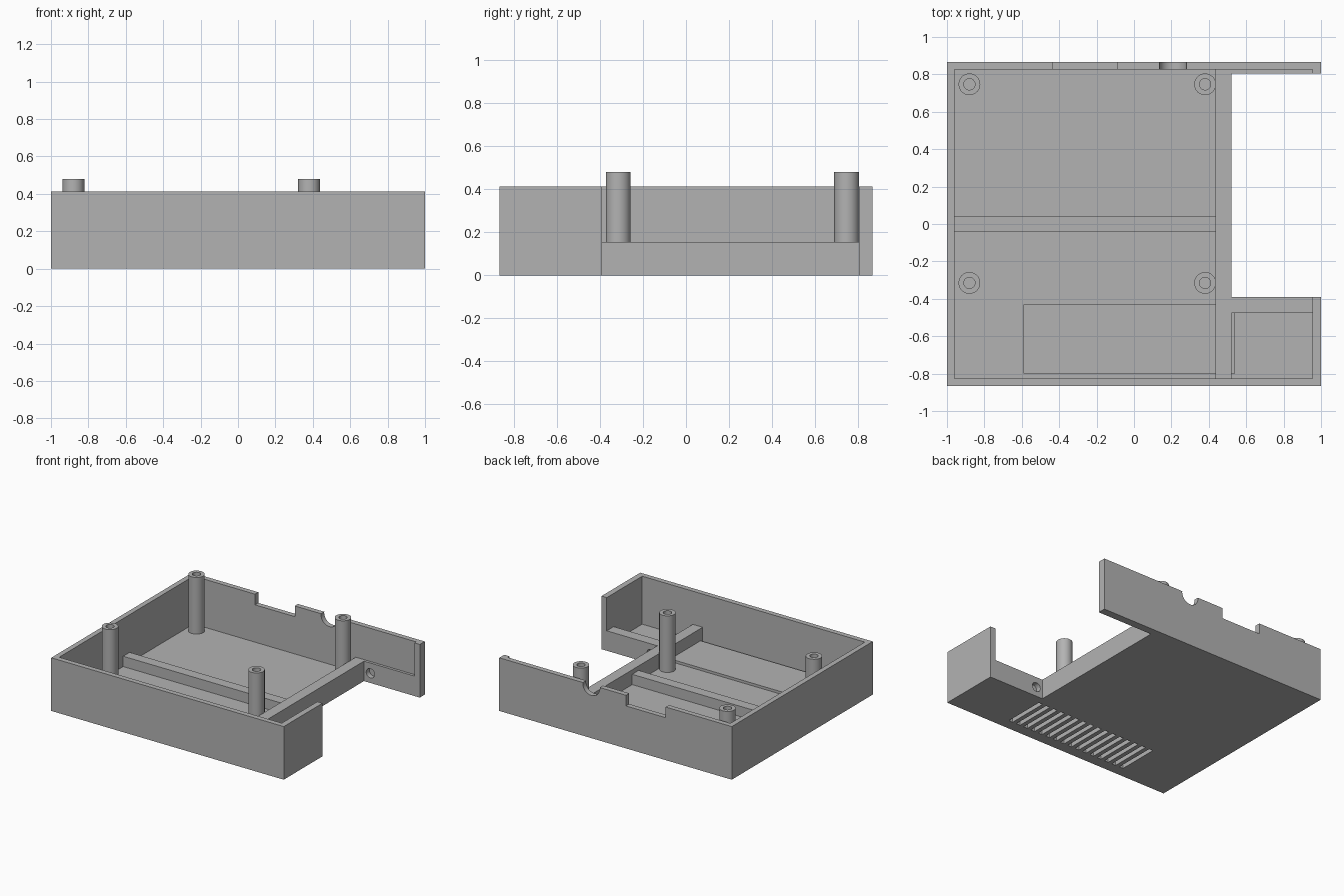
import bpy
import math

if "Cube" in bpy.data.objects:
    bpy.data.objects.remove(bpy.data.objects["Cube"], do_unlink=True)

grey = bpy.data.materials.new("plain_grey")
grey.use_nodes = True
colour = (0.45, 0.45, 0.45, 1)
grey.diffuse_color = colour
grey.node_tree.nodes["Principled BSDF"].inputs["Base Color"].default_value = colour

FLOOR, RIM, LEDGE, TOP = 0.04, 0.413, 0.155, 0.48
WALL_X, WALL_Y = 0.96, 0.826
DEPTH = 0.866


def finish(name):
    ob = bpy.context.object
    ob.name = name
    ob.data.materials.append(grey)
    return ob


def box(name, x, y, z):
    """Box from (low, high) ranges on each axis."""
    mid = [(a + b) / 2 for a, b in (x, y, z)]
    bpy.ops.mesh.primitive_cube_add(size=1, location=mid)
    ob = finish(name)
    ob.scale = [b - a for a, b in (x, y, z)]
    bpy.ops.object.transform_apply(location=False, rotation=False, scale=True)
    return ob


def rod(name, centre, radius, length, along_y=False):
    turn = (math.pi / 2, 0, 0) if along_y else (0, 0, 0)
    bpy.ops.mesh.primitive_cylinder_add(vertices=40, radius=radius, depth=length,
                                        location=centre, rotation=turn)
    return finish(name)


def carve(ob, cutter):
    mod = ob.modifiers.new("cut", "BOOLEAN")
    mod.operation = "DIFFERENCE"
    mod.solver = "EXACT"
    mod.object = cutter
    bpy.context.view_layer.objects.active = ob
    bpy.ops.object.modifier_apply(modifier=mod.name)
    bpy.data.objects.remove(cutter, do_unlink=True)


def smooth(ob):
    bpy.ops.object.select_all(action="DESELECT")
    ob.select_set(True)
    bpy.context.view_layer.objects.active = ob
    bpy.ops.object.shade_smooth_by_angle(angle=math.radians(30))


# Tray: solid block hollowed into rooms, with a low L-shaped ledge left standing
tray = box("tray", (-1, 1), (-DEPTH, DEPTH), (0, RIM))
carve(tray, box("upper_cut", (-WALL_X, 0.955), (-WALL_Y, WALL_Y), (LEDGE, 0.6)))
carve(tray, box("main_room", (-WALL_X, 0.435), (-WALL_Y, WALL_Y), (FLOOR, 0.3)))
carve(tray, box("corner_room", (0.52, 0.955), (-WALL_Y, -0.475), (FLOOR, 0.3)))
carve(tray, box("side_bay", (0.52, 1.2), (-0.39, 0.805), (-0.1, 0.7)))

# Connector openings in the back wall
carve(tray, box("wide_port", (-0.432, -0.09), (0.8, 0.95), (0.33, 0.6)))
carve(tray, rod("round_port", (0.208, 0.87, 0.405), 0.073, 0.15, True))

# Hinge pin holes on both sides of the bay
for y in (-0.39, 0.805):
    carve(tray, rod("pin_hole", (0.575, y, 0.075), 0.036, 0.08, True))

# Vent slots under the floor
SLOTS = 16
for i in range(SLOTS):
    x = -0.535 + i * 1.02 / (SLOTS - 1)
    carve(tray, box("slot", (x - 0.017, x + 0.017), (-0.78, -0.45), (-0.1, FLOOR)))
smooth(tray)

# Vent cover plates either side of the ledge
box("vent_cover", (-0.59, 0.435), (-0.8, -0.43), (FLOOR - 0.002, 0.06))
box("vent_cover_end", (0.52, 0.54), (-0.8, -0.475), (FLOOR - 0.002, 0.06))

# Cross rib
box("cross_rib", (-WALL_X, 0.435), (-0.04, 0.04), (FLOOR, 0.12))

# Screw posts with bored centres
for x in (-0.88, 0.38):
    for y in (-0.315, 0.747):
        post = rod("screw_post", (x, y, (FLOOR + TOP) / 2), 0.058, TOP - FLOOR)
        carve(post, rod("bore", (x, y, 0.35), 0.03, 0.5))
        smooth(post)
